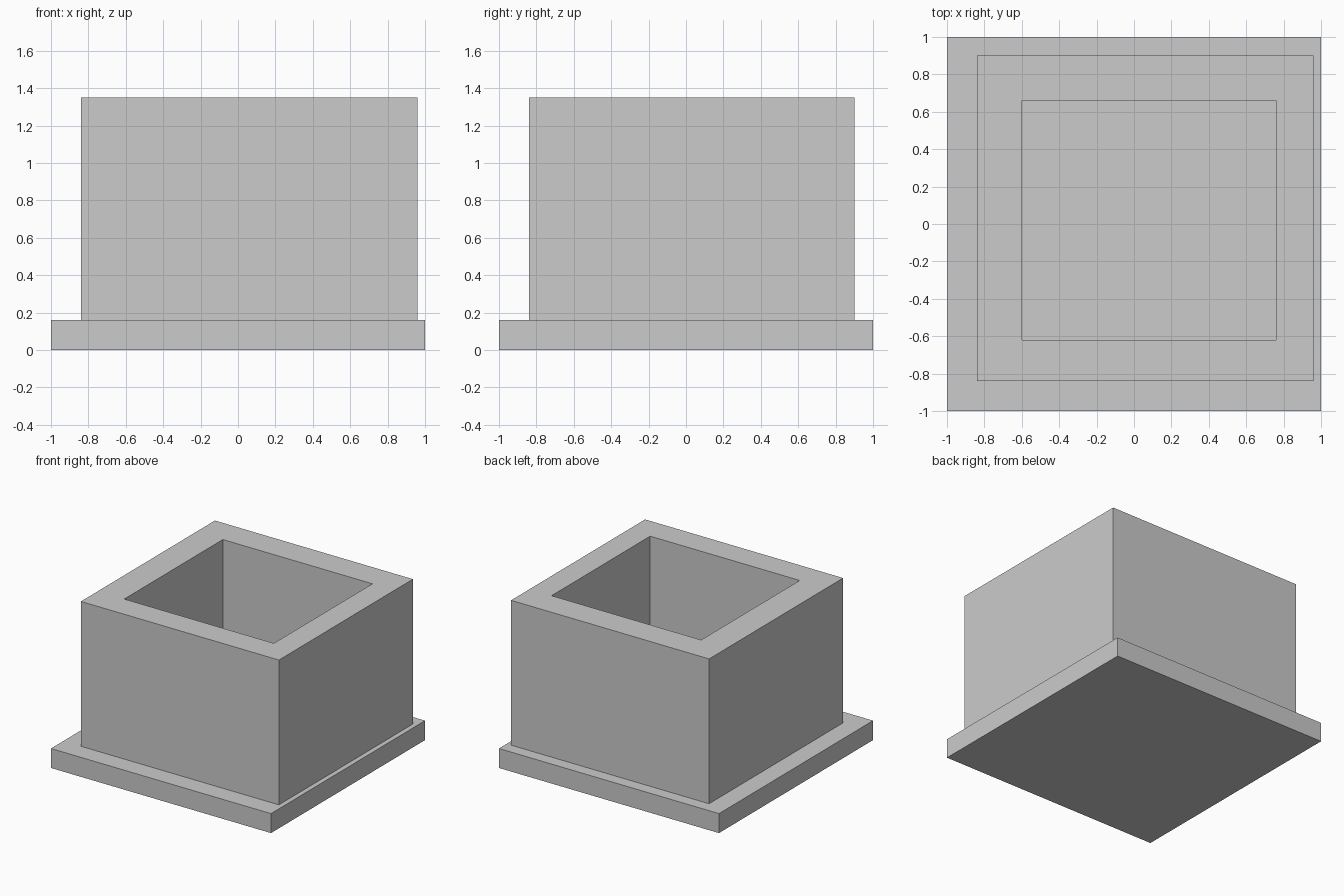
import bpy, bmesh

if "Cube" in bpy.data.objects:
    bpy.data.objects.remove(bpy.data.objects["Cube"])

BASE_H, TOP = 0.16, 1.35


def rect(bm, x0, x1, y0, y1, z):
    return [bm.verts.new((x, y, z)) for x, y in ((x0, y0), (x1, y0), (x1, y1), (x0, y1))]


def bridge(bm, a, b):
    for i in range(4):
        j = (i + 1) % 4
        bm.faces.new((a[i], a[j], b[j], b[i]))


def finish(bm, name):
    bmesh.ops.recalc_face_normals(bm, faces=bm.faces[:])
    mesh = bpy.data.meshes.new(name)
    bm.to_mesh(mesh)
    bm.free()
    bpy.context.collection.objects.link(bpy.data.objects.new(name, mesh))


# Square base slab
bm = bmesh.new()
low = rect(bm, -1, 1, -1, 1, 0)
high = rect(bm, -1, 1, -1, 1, BASE_H)
bridge(bm, low, high)
bm.faces.new(low)
bm.faces.new(high)
finish(bm, "base_slab")

# Open-topped walls: closed loop of outer and inner rectangles
outer = (-0.84, 0.96, -0.84, 0.90)
inner = (-0.60, 0.76, -0.62, 0.66)
bm = bmesh.new()
loops = [rect(bm, *outer, BASE_H), rect(bm, *outer, TOP),
         rect(bm, *inner, TOP), rect(bm, *inner, BASE_H)]
for i in range(4):
    bridge(bm, loops[i], loops[(i + 1) % 4])
finish(bm, "box_walls")
